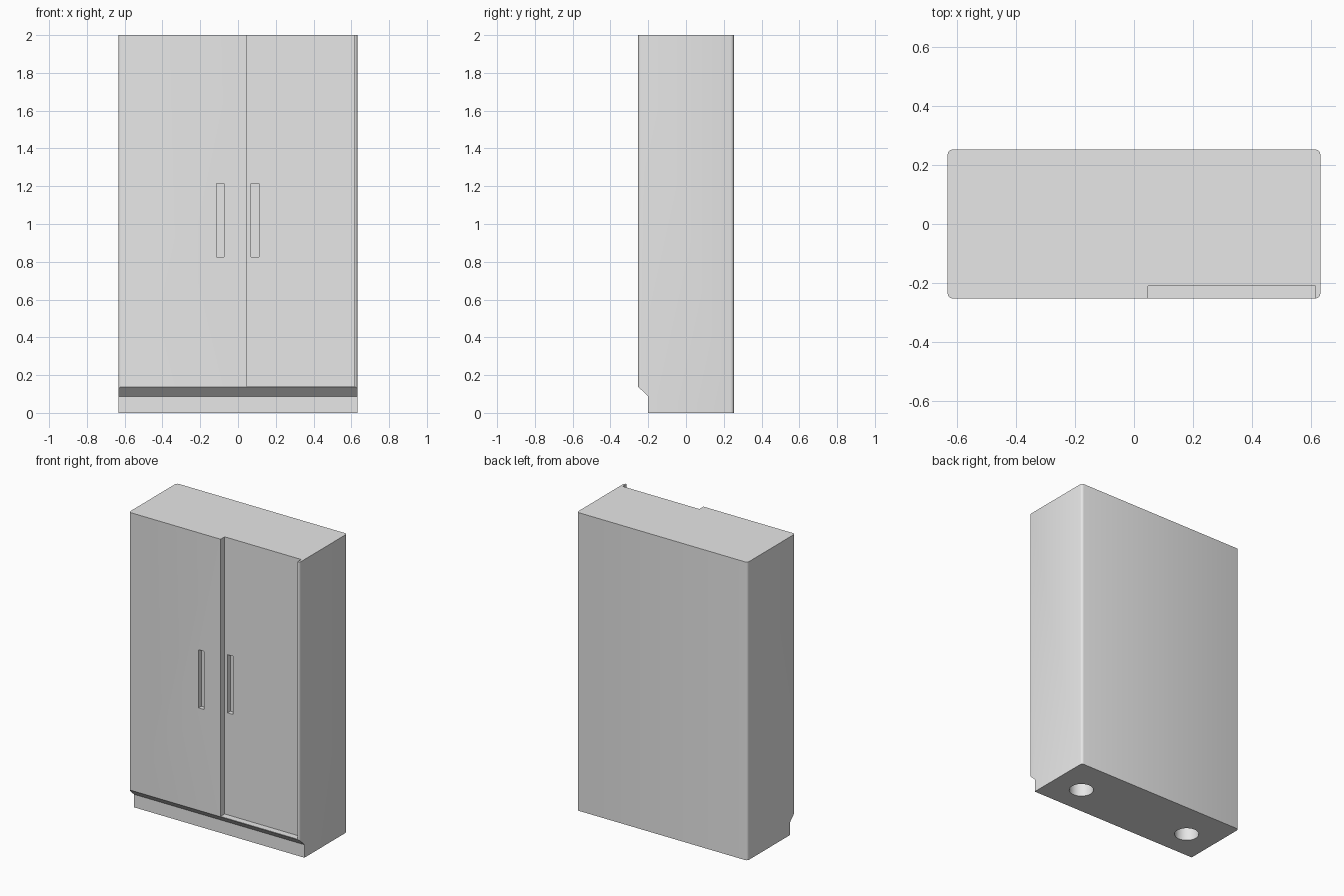
import bpy
import bmesh
import math
from mathutils import Matrix, Vector

cube = bpy.data.objects.get("Cube")
if cube:
    bpy.data.objects.remove(cube, do_unlink=True)

W, D, H = 0.633, 0.253, 2.0      # half width, half depth, height
FRONT = -D
DOOR_FACE = -0.21                # face of the recessed door
SLOT_DEPTH = 0.03

grey = bpy.data.materials.new("light_grey")
grey.use_nodes = True
grey.diffuse_color = (0.8, 0.8, 0.8, 1)
grey.node_tree.nodes["Principled BSDF"].inputs["Base Color"].default_value = (0.8, 0.8, 0.8, 1)


def make_object(name, bm):
    bmesh.ops.recalc_face_normals(bm, faces=bm.faces)
    mesh = bpy.data.meshes.new(name)
    bm.to_mesh(mesh)
    bm.free()
    mesh.materials.append(grey)
    obj = bpy.data.objects.new(name, mesh)
    bpy.context.scene.collection.objects.link(obj)
    return obj


def box(bm, x, y, z):
    size = (x[1] - x[0], y[1] - y[0], z[1] - z[0], 1)
    mid = Vector((sum(x), sum(y), sum(z))) / 2
    bmesh.ops.create_cube(bm, size=1, matrix=Matrix.Translation(mid) @ Matrix.Diagonal(size))


def box_object(name, x, y, z):
    bm = bmesh.new()
    box(bm, x, y, z)
    return make_object(name, bm)


# Cabinet body with softened upright corners
bm = bmesh.new()
box(bm, (-W, W), (-D, D), (0, H))
uprights = [e for e in bm.edges if abs(e.verts[0].co.z - e.verts[1].co.z) > 1]
bmesh.ops.bevel(bm, geom=uprights, offset=0.016, segments=3, profile=0.5, affect='EDGES')
body = make_object("cabinet_body", bm)

# Toe space: sloped profile swept across the full width
bm = bmesh.new()
profile = [(-0.2, -0.1), (-0.2, 0.087), (FRONT, 0.138), (-0.4, 0.138), (-0.4, -0.1)]
face = bm.faces.new([bm.verts.new((-1, y, z)) for y, z in profile])
sweep = bmesh.ops.extrude_face_region(bm, geom=[face], use_keep_orig=True)
bmesh.ops.translate(bm, vec=(2, 0, 0), verts=[g for g in sweep["geom"] if isinstance(g, bmesh.types.BMVert)])
cutters = [make_object("toe_space_cutter", bm)]

# Recessed left door, open at the top
cutters.append(box_object("door_cutter", (0.048, 0.617), (-0.4, DOOR_FACE), (0.141, 2.2)))

# Handle slots, one in each door
for name, x, face_y in (("right", -0.095, FRONT), ("left", 0.09, DOOR_FACE)):
    cutters.append(box_object(name + "_handle_cutter", (x - 0.02, x + 0.02),
                              (-0.4, face_y + SLOT_DEPTH), (0.825, 1.215)))

# Round wells in the underside
for side in (-1, 1):
    bm = bmesh.new()
    bmesh.ops.create_cone(bm, cap_ends=True, segments=32, radius1=0.075, radius2=0.075,
                          depth=0.2, matrix=Matrix.Translation((side * 0.425, 0, -0.01)))
    cutters.append(make_object("well_cutter", bm))

# Cut the body and discard the cutters
for cutter in cutters:
    cutter.hide_render = True
    mod = body.modifiers.new(cutter.name, 'BOOLEAN')
    mod.operation = 'DIFFERENCE'
    mod.solver = 'EXACT'
    mod.object = cutter
bpy.context.view_layer.update()
result = bpy.data.meshes.new_from_object(body.evaluated_get(bpy.context.evaluated_depsgraph_get()))
body.modifiers.clear()
body.data = result
result.name = "cabinet_body"
for cutter in cutters:
    bpy.data.objects.remove(cutter, do_unlink=True)

# Smooth the round parts, keep the panel edges sharp
bpy.ops.object.select_all(action='DESELECT')
body.select_set(True)
bpy.context.view_layer.objects.active = body
bpy.ops.object.shade_smooth_by_angle(angle=math.radians(32))
